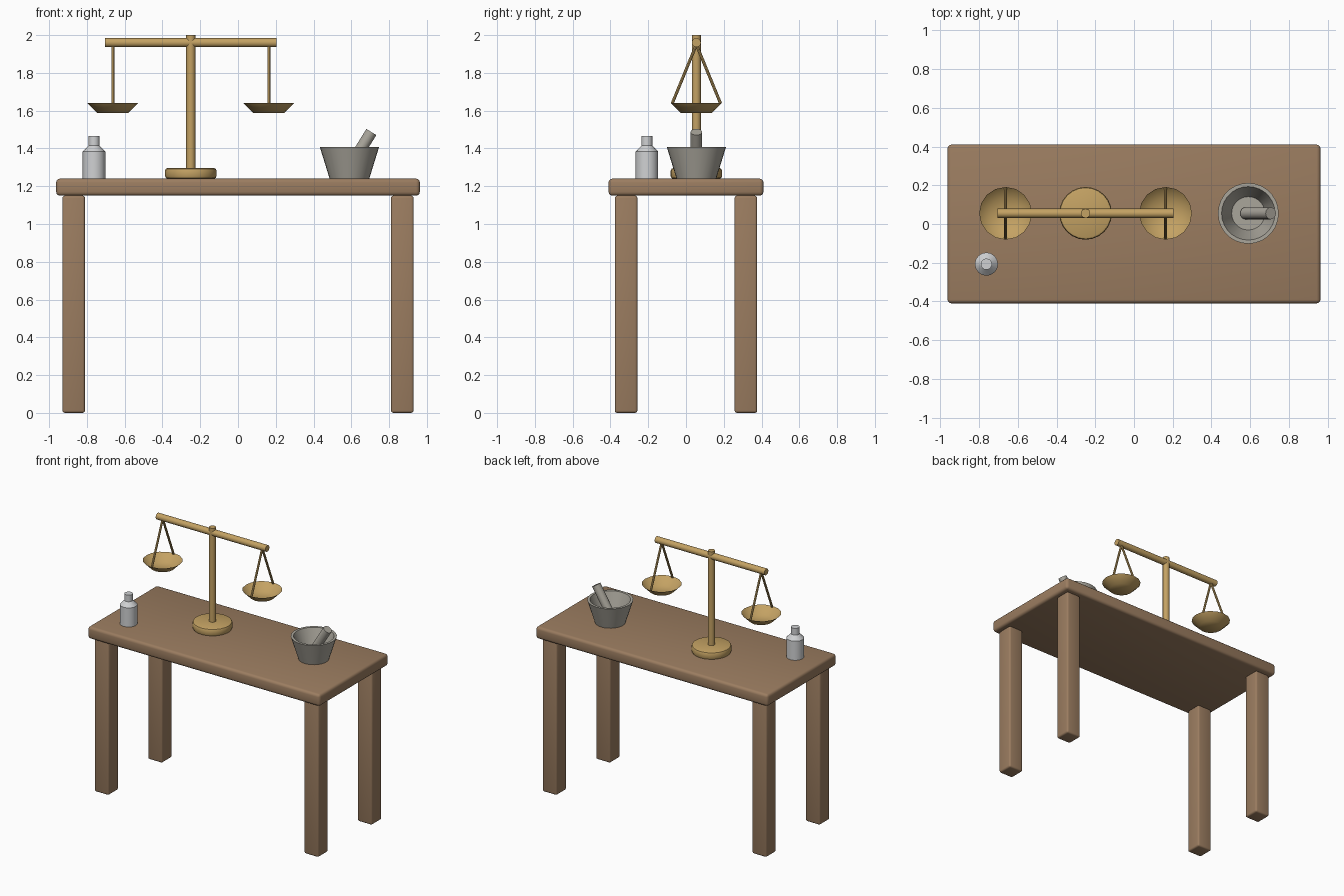
import bpy, bmesh, math
from mathutils import Vector

cube = bpy.data.objects.get("Cube")
if cube:
    bpy.data.objects.remove(cube, do_unlink=True)


def material(name, rgb):
    m = bpy.data.materials.new(name)
    m.use_nodes = True
    m.diffuse_color = (*rgb, 1)
    m.node_tree.nodes["Principled BSDF"].inputs["Base Color"].default_value = (*rgb, 1)
    return m


WOOD = material("brown wood", (0.33, 0.205, 0.118))
BRASS = material("brass", (0.55, 0.36, 0.125))
STONE = material("grey stone", (0.40, 0.38, 0.33))
GLASS = material("pale bottle", (0.63, 0.64, 0.65))


def finish(name, bm, mat, loc=(0, 0, 0), sharp=35):
    """Turn a bmesh into a shaded, coloured object."""
    bmesh.ops.recalc_face_normals(bm, faces=bm.faces)
    me = bpy.data.meshes.new(name)
    bm.to_mesh(me)
    bm.free()
    me.materials.append(mat)
    me.shade_smooth()
    if sharp < 180:
        me.set_sharp_from_angle(angle=math.radians(sharp))
    ob = bpy.data.objects.new(name, me)
    ob.location = loc
    bpy.context.scene.collection.objects.link(ob)
    return ob


def box(name, size, loc, mat, bevel):
    bm = bmesh.new()
    bmesh.ops.create_cube(bm, size=1)
    bmesh.ops.scale(bm, vec=size, verts=bm.verts)
    bmesh.ops.bevel(bm, geom=bm.edges[:], offset=bevel, segments=3,
                    profile=0.5, affect='EDGES')
    return finish(name, bm, mat, loc)


def lathe(name, profile, loc, mat, sides=20, sharp=35):
    """Spin (radius, height) points about z; radius 0 closes the shape."""
    bm = bmesh.new()
    pts = [bm.verts.new((r, 0, z)) for r, z in profile]
    edges = [bm.edges.new(pair) for pair in zip(pts, pts[1:])]
    bmesh.ops.spin(bm, geom=pts + edges, cent=(0, 0, 0), axis=(0, 0, 1),
                   angle=math.tau, steps=sides)
    bmesh.ops.remove_doubles(bm, verts=bm.verts, dist=1e-4)
    return finish(name, bm, mat, loc, sharp)


def rod(name, a, b, radius, mat, sides=16):
    a, b = Vector(a), Vector(b)
    bm = bmesh.new()
    bmesh.ops.create_cone(bm, cap_ends=True, segments=sides, radius1=radius,
                          radius2=radius, depth=(b - a).length)
    ob = finish(name, bm, mat, (a + b) / 2)
    ob.rotation_mode = 'QUATERNION'
    ob.rotation_quaternion = (b - a).to_track_quat('Z', 'Y')
    return ob


# Table
TOP = 1.24
box("table_top", (1.925, 0.82, 0.09), (0, 0, TOP - 0.045), WOOD, 0.02)
for sx, side in ((1, "left"), (-1, "right")):
    for sy, end in ((-1, "front"), (1, "back")):
        box(f"{end}_{side}_leg", (0.12, 0.12, 1.15),
            (0.87 * sx, 0.317 * sy, 0.575), WOOD, 0.013)

# Balance scale: base, post and beam
SX, SY, BEAM = -0.25, 0.055, 1.96
lathe("scale_base", [(0, 0), (0.123, 0), (0.132, 0.004), (0.136, 0.013),
                     (0.136, 0.043), (0.132, 0.052), (0.123, 0.056), (0, 0.056)],
      (SX, SY, TOP), BRASS, 24)
rod("scale_post", (SX, SY, TOP + 0.03), (SX, SY, 2.0), 0.024, BRASS)
rod("scale_beam", (SX - 0.455, SY, BEAM), (SX + 0.455, SY, BEAM), 0.024, BRASS)

# Hanging pans, each on two slanted rods
for s, side in ((1, "left"), (-1, "right")):
    px = SX + 0.413 * s
    lathe(f"{side}_pan", [(0, 0), (0.083, 0), (0.136, 0.053)],
          (px, SY, 1.588), BRASS, 16, 180)
    for t, end in ((-1, "front"), (1, "back")):
        rod(f"{side}_pan_{end}_hanger", (px, SY + 0.128 * t, 1.638),
            (px, SY, 1.95), 0.008, BRASS, 8)

# Mortar and pestle
lathe("mortar", [(0, 0), (0.105, 0), (0.157, 0.168), (0.138, 0.168),
                 (0.086, 0.025), (0, 0.025)], (0.59, SY, TOP), STONE, 28)
rod("pestle", (0.575, SY, 1.275), (0.706, SY, 1.487), 0.031, STONE)

# Bottle with sloped shoulder and neck
lathe("bottle", [(0, 0), (0.06, 0), (0.06, 0.143), (0.029, 0.175),
                 (0.029, 0.225), (0, 0.225)], (-0.762, -0.207, TOP), GLASS, 16)
